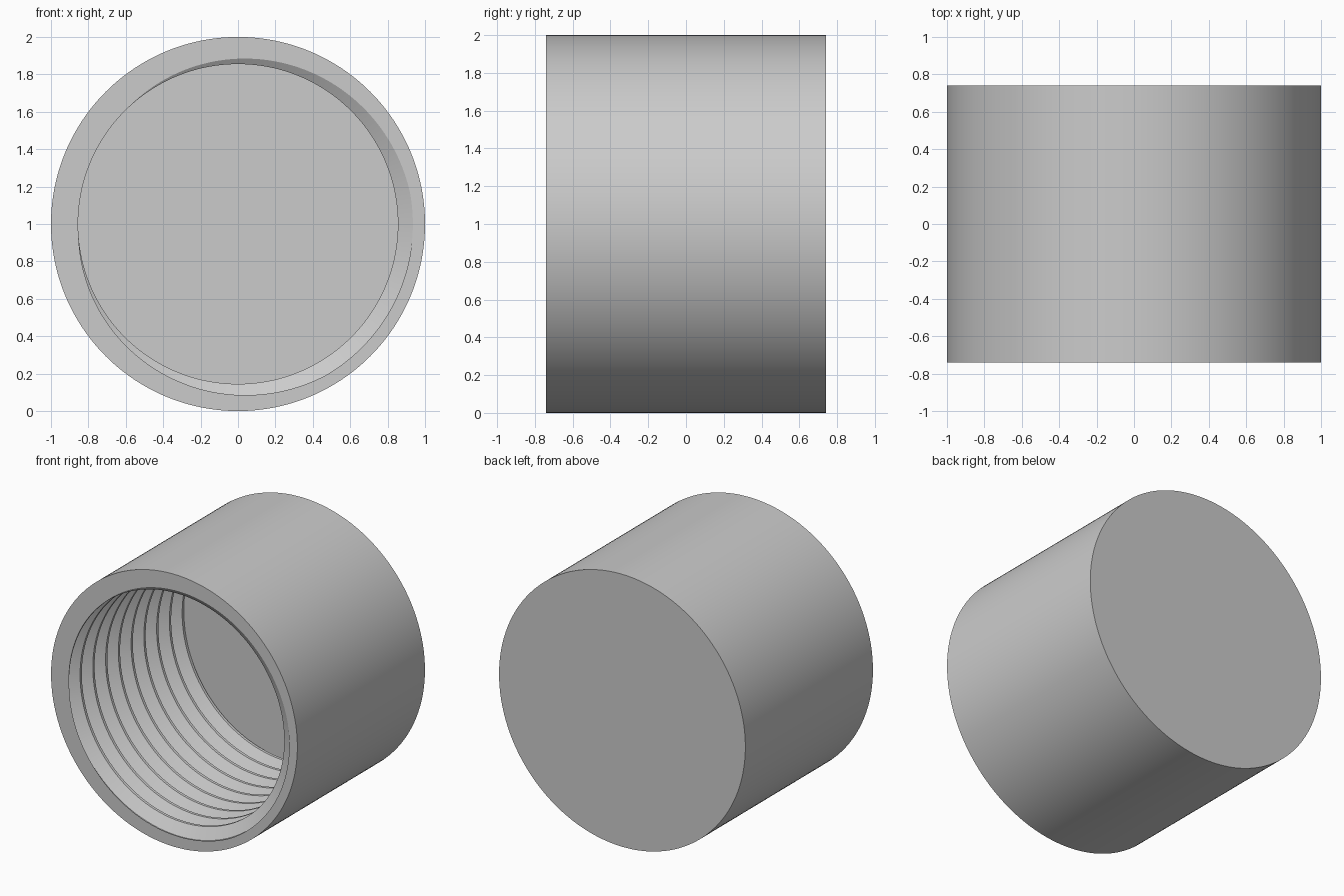
import bpy, bmesh
from math import cos, sin, tau, radians

cube = bpy.data.objects.get("Cube")
if cube:
    bpy.data.objects.remove(cube, do_unlink=True)

SEGMENTS = 192
LENGTH = 1.48          # overall depth along y
PITCH = 0.148          # right-handed thread
BORE = 1.332           # depth of the threaded hole
OUTER, ROOT, CREST = 1.0, 0.935, 0.855

# Thread corners over one turn: angle in degrees, radius
CORNERS = [(10, ROOT), (135, CREST), (185, CREST), (300, ROOT)]
TURNS = range(-1, int(BORE / PITCH) + 3)
HELIX = [(a + 360 * t, r) for t in TURNS for a, r in CORNERS]


def thread_section(degrees):
    """Radius and depth along the bore at one angle, trimmed at both ends."""
    pts = [((a - degrees) / 360 * PITCH, r) for a, r in HELIX]
    section = []
    for i, (d, r) in enumerate(pts):
        limit = min(max(d, 0), BORE)
        if limit != d:
            # slide a trimmed corner along the profile to the end plane
            for (d0, r0), (d1, r1) in zip(pts, pts[1:]):
                if d0 <= limit <= d1:
                    r = r0 + (r1 - r0) * (limit - d0) / (d1 - d0)
                    break
        section.append((r, limit))
    return section


# Closed section swept around the axis: back, outer wall, rim, thread, floor
bm = bmesh.new()
columns = []
for i in range(SEGMENTS + 1):
    angle = tau * i / SEGMENTS
    section = [(0, LENGTH), (OUTER, LENGTH), (OUTER, 0)]
    section += thread_section(360 * i / SEGMENTS) + [(0, BORE)]
    columns.append([bm.verts.new((r * cos(angle), d - LENGTH / 2, OUTER + r * sin(angle)))
                    for r, d in section])
for a, b in zip(columns, columns[1:]):
    for j in range(len(a) - 1):
        bm.faces.new((a[j], b[j], b[j + 1], a[j + 1]))
bmesh.ops.remove_doubles(bm, verts=bm.verts, dist=1e-5)
bmesh.ops.recalc_face_normals(bm, faces=bm.faces)
mesh = bpy.data.meshes.new("threaded_cap")
bm.to_mesh(mesh)
bm.free()

# Single plain grey
grey = bpy.data.materials.new("light_grey")
grey.use_nodes = True
color = (0.6, 0.6, 0.6, 1)
grey.diffuse_color = color
grey.node_tree.nodes["Principled BSDF"].inputs["Base Color"].default_value = color
mesh.materials.append(grey)

cap = bpy.data.objects.new("threaded_cap", mesh)
bpy.context.collection.objects.link(cap)
bpy.ops.object.select_all(action='DESELECT')
cap.select_set(True)
bpy.context.view_layer.objects.active = cap
bpy.ops.object.shade_smooth_by_angle(angle=radians(22))
